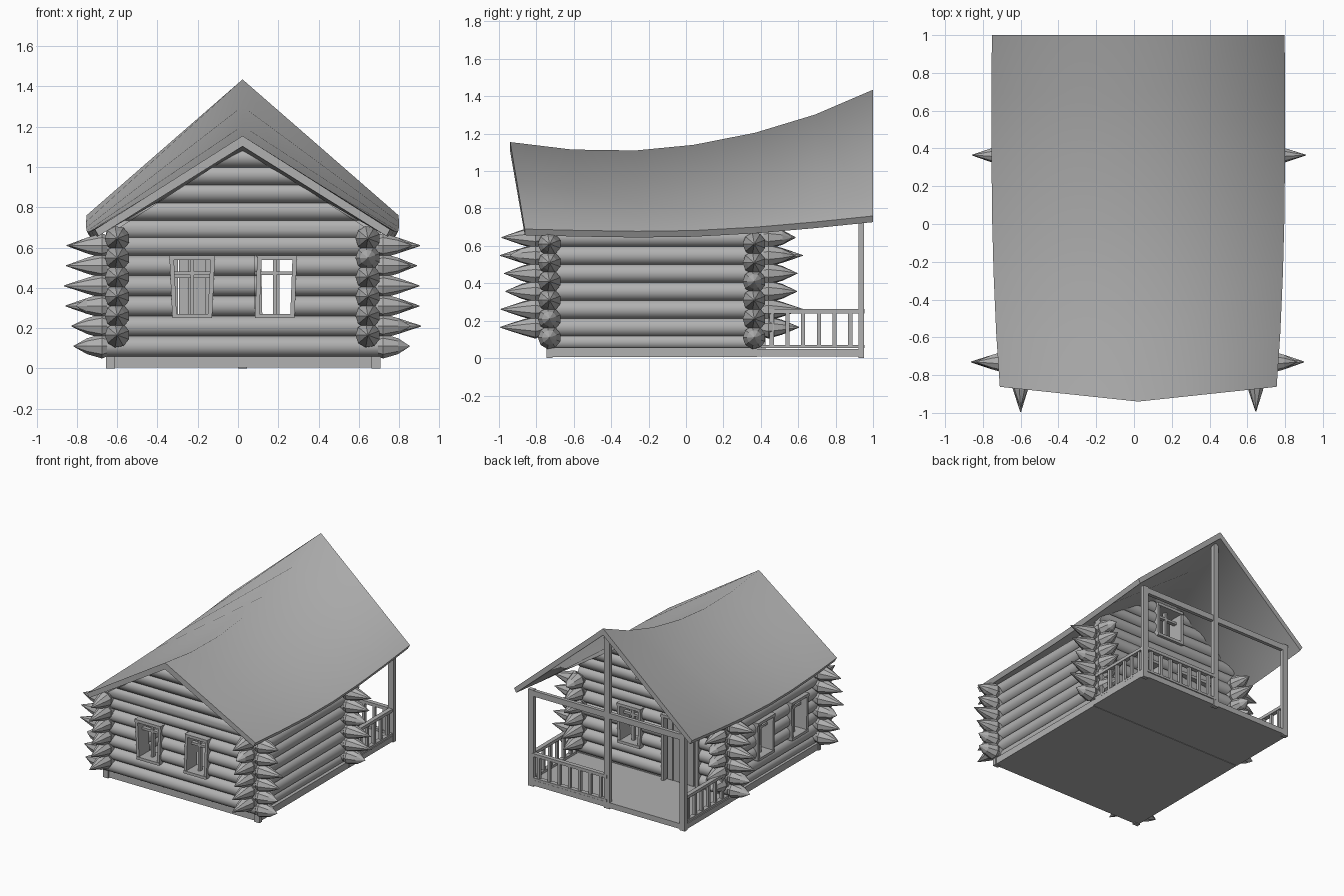
import bpy, bmesh, math, random
from mathutils import Vector as V

if "Cube" in bpy.data.objects:
    bpy.data.objects.remove(bpy.data.objects["Cube"])

random.seed(4)
CX = 0.0225          # symmetry plane of the cabin
XL, XR = -0.60, 0.645  # side wall centres
YF, YB = -0.73, 0.365  # front and back wall centres
GREY = bpy.data.materials.new("weathered_timber")
GREY.diffuse_color = (0.44, 0.44, 0.44, 1)
GREY.use_nodes = True
GREY.node_tree.nodes["Principled BSDF"].inputs["Base Color"].default_value = GREY.diffuse_color


def finish(name, bm, smooth=False):
    bmesh.ops.recalc_face_normals(bm, faces=bm.faces)
    me = bpy.data.meshes.new(name)
    bm.to_mesh(me)
    bm.free()
    me.materials.append(GREY)
    ob = bpy.data.objects.new(name, me)
    bpy.context.collection.objects.link(ob)
    if smooth:
        bpy.ops.object.select_all(action='DESELECT')
        ob.select_set(True)
        bpy.context.view_layer.objects.active = ob
        bpy.ops.object.shade_smooth_by_angle(angle=math.radians(35))
    return ob


def skin(bm, rings):
    """Join closed rings of points into a capped tube."""
    vs = [[bm.verts.new(p) for p in r] for r in rings]
    n = len(vs[0])
    for a, b in zip(vs, vs[1:]):
        for i in range(n):
            j = (i + 1) % n
            bm.faces.new((a[i], a[j], b[j], b[i]))
    bm.faces.new(vs[0])
    bm.faces.new(vs[-1])


def log(bm, axis, c, z, prof, n=12):
    """Turned log along axis at cross position c; prof = (distance, radius)."""
    rings = []
    for t, r in prof:
        ring = []
        for k in range(n):
            a = math.tau * (k + 0.5) / n
            u, w = c + r * math.cos(a), z + r * math.sin(a)
            ring.append((t, u, w) if axis == 'x' else (u, t, w))
        rings.append(ring)
    skin(bm, rings)


def beam(bm, p0, p1, w, d, normal):
    """Square bar from p0 to p1, d thick along normal and w across it."""
    p0, p1, nn = V(p0), V(p1), V(normal)
    s = (p1 - p0).cross(nn).normalized() * w / 2
    nn = nn * d / 2
    skin(bm, [[p + s + nn, p - s + nn, p - s - nn, p + s - nn] for p in (p0, p1)])


def box(bm, x0, x1, y0, y1, z0, z1):
    skin(bm, [[(x0, y0, z), (x1, y0, z), (x1, y1, z), (x0, y1, z)] for z in (z0, z1)])


def split_log(bm, axis, c, z, lo, hi, r, openings):
    """One straight log, interrupted where openings cross its height."""
    start = lo
    for a, b, z0, z1 in openings:
        if z0 < z < z1:
            log(bm, axis, c, z, [(start, r), (a, r)])
            start = b
    log(bm, axis, c, z, [(start, r), (hi, r)])


def log_wall(name, axis, c, lo, hi, zs, openings):
    """Stacked logs with gaps for openings, and carved pointed ends."""
    bm, tips = bmesh.new(), bmesh.new()
    for z in zs:
        split_log(bm, axis, c, z, lo - 0.05, hi + 0.05, 0.052, openings)
        for e, s in ((lo, -1), (hi, 1)):
            tip = random.uniform(0.2, 0.27)
            log(tips, axis, c, z, [(e + s * t, r) for t, r in
                ((0.03, 0.042), (0.075, 0.062), (0.15, 0.04), (tip, 0.002))], 9)
    finish(name + "_logs", bm, True)
    finish(name + "_log_points", tips)


def window(name, axis, c, u0, u1, z0, z1, lean):
    """Slightly crooked frame with a cross bar."""
    bm = bmesh.new()
    nrm = (0, 1, 0) if axis == 'x' else (1, 0, 0)
    P = lambda u, z: (u, c, z) if axis == 'x' else (c, u, z)
    um, zm, h = (u0 + u1) / 2, z0 + (z1 - z0) * 0.72, 0.01
    for a, b, w, d in (
            (P(u0 + h, z0), P(u0 + h - lean, z1), 0.022, 0.13),
            (P(u1 - h, z0), P(u1 - h + abs(lean), z1), 0.022, 0.13),
            (P(u0, z0 + h), P(u1, z0 + h), 0.022, 0.14),
            (P(u0 - lean, z1 - h), P(u1 + abs(lean), z1 - h), 0.022, 0.14),
            (P(um, z0), P(um, z1), 0.018, 0.03),
            (P(u0, zm), P(u1, zm), 0.018, 0.03)):
        beam(bm, a, b, w, d, nrm)
    finish(name, bm)


# Floor slabs and corner blocks
bm = bmesh.new()
box(bm, -0.65, 0.70, -0.735, 0.38, 0.005, 0.058)
for x in (-0.633, 0.685):
    box(bm, x - 0.023, x + 0.023, -0.745, -0.715, 0, 0.06)
finish("cabin_floor", bm)
bm = bmesh.new()
box(bm, -0.655, 0.705, 0.38, 0.95, 0.008, 0.05)
finish("porch_floor", bm)

# Log walls
zx = [0.11 + 0.1 * i for i in range(6)]
zy = [0.165 + 0.096 * i for i in range(6)]
front_open = [(-0.325, -0.13, 0.25, 0.56), (0.085, 0.28, 0.25, 0.56)]
back_open = (0.10, 0.295, 0.25, 0.56)
attic_open = (-0.105, 0.135, 0.79, 1.06)
door_open = (-0.39, -0.09, 0.0, 0.56)
side_open = [(-0.57, -0.37, 0.21, 0.51), (-0.15, 0.05, 0.21, 0.51)]
log_wall("front_wall", 'x', YF, XL, XR, zx, front_open)
log_wall("back_wall", 'x', YB, XL, XR, zx, [door_open, back_open])
log_wall("left_wall", 'y', XL, YF, YB, zy, side_open)
log_wall("right_wall", 'y', XR, YF, YB, zy, [])
bm = bmesh.new()
for x in (XL, XR):
    log(bm, 'y', x, 0.085, [(YF, 0.04), (YB, 0.04)])
finish("side_sill_logs", bm, True)

# Gable logs, trimmed to the roof slope
for name, y, top, count, holes in (("front", YF, 1.095, 5, []),
                                   ("back", YB, 1.165, 6, [attic_open])):
    bm = bmesh.new()
    for i in range(count):
        z = 0.69 + 0.088 * i
        half = min((top - z + 0.06) / 0.646, 0.63)
        split_log(bm, 'x', y, z, CX - half, CX + half, 0.05, holes)
    for s in (-1, 1):
        cut = bmesh.ops.bisect_plane(bm, geom=bm.verts[:] + bm.edges[:] + bm.faces[:],
                                     plane_co=(CX, y, top), plane_no=(0.646 * s, 0, 1),
                                     clear_outer=True)
        edges = [e for e in cut['geom_cut'] if isinstance(e, bmesh.types.BMEdge)]
        bmesh.ops.holes_fill(bm, edges=edges, sides=0)
    finish(name + "_gable_logs", bm, True)

# Windows
for i, (a, b, z0, z1) in enumerate(front_open):
    window(f"front_window_{i}", 'x', YF, a, b, z0, z1, (0.015, -0.012)[i])
window("back_window", 'x', YB, *back_open, 0.006)
window("attic_window", 'x', YB, *attic_open, 0.0)
for i, (a, b, z0, z1) in enumerate(side_open):
    window(f"side_window_{i}", 'y', XL, a, b, z0, z1, 0.008)

# Plank door with frame
bm = bmesh.new()
for i in range(6):
    x = -0.365 + 0.046 * i
    box(bm, x - 0.021, x + 0.021, YB - 0.015, YB + 0.02 + 0.006 * (i % 2), 0.055, 0.55)
for z in (0.15, 0.45):
    box(bm, -0.385, -0.10, YB - 0.025, YB, z, z + 0.03)
finish("plank_door", bm)
bm = bmesh.new()
for x in (-0.39, -0.09):
    box(bm, x - 0.012, x + 0.012, YB - 0.06, YB + 0.06, 0.05, 0.57)
box(bm, -0.402, -0.078, YB - 0.065, YB + 0.065, 0.55, 0.572)
finish("door_frame", bm)

# Porch posts and cross beam
PL, PR, PY = -0.633, 0.685, 0.937
bm = bmesh.new()
for x, z in ((PL, 0.76), (CX, 1.36), (PR, 0.76)):
    box(bm, x - 0.023, x + 0.023, PY - 0.016, PY + 0.016, 0, z)
finish("porch_posts", bm)
bm = bmesh.new()
box(bm, PL, PR, PY - 0.014, PY + 0.014, 0.71, 0.755)
finish("porch_cross_beam", bm)


# Railings: both sides and one half of the back
def railing(name, p0, p1, count):
    bm = bmesh.new()
    p0, p1 = V(p0), V(p1)
    side = (p1 - p0).cross(V((0, 0, 1))).normalized()
    for z, w in ((0.25, 0.024), (0.062, 0.018)):
        up = V((0, 0, z))
        beam(bm, p0 + up, p1 + up, w, 0.034, side)
    for i in range(count):
        p = p0.lerp(p1, (i + 0.7) / (count + 0.4))
        beam(bm, p + V((0, 0, 0.06)), p + V((0, 0, 0.245)), 0.022, 0.022, side)
    finish(name, bm)


railing("left_railing", (PL, 0.40, 0), (PL, PY, 0), 6)
railing("right_railing", (PR, 0.40, 0), (PR, PY, 0), 6)
railing("back_railing", (CX, PY, 0), (PR, PY, 0), 7)

# Sagging roof: ridge y, ridge z, eave y, eave z, half width
stations = [(-0.94, 1.155, -0.862, 0.69, 0.733), (-0.61, 1.115, -0.58, 0.683, 0.752),
            (-0.27, 1.110, -0.26, 0.678, 0.766), (0.04, 1.140, 0.04, 0.682, 0.774),
            (0.37, 1.205, 0.37, 0.70, 0.777), (0.69, 1.302, 0.69, 0.728, 0.777),
            (1.0, 1.435, 1.0, 0.76, 0.775)]
bm = bmesh.new()
skin(bm, [[(CX - h, ey, ez), (CX, ry, rz), (CX + h, ey, ez),
           (CX + h - 0.018, ey, ez - 0.033), (CX, ry, rz - 0.052),
           (CX - h + 0.018, ey, ez - 0.033)] for ry, rz, ey, ez, h in stations])
# Smooth over the ridge, sharp along eaves and gable ends
for f in bm.faces:
    f.smooth = True
for e in bm.edges:
    end = any(len(f.verts) == 6 for f in e.link_faces)
    eave = all(abs(v.co.x - CX) > 0.5 for v in e.verts)
    e.smooth = not (end or eave)
finish("roof", bm)
